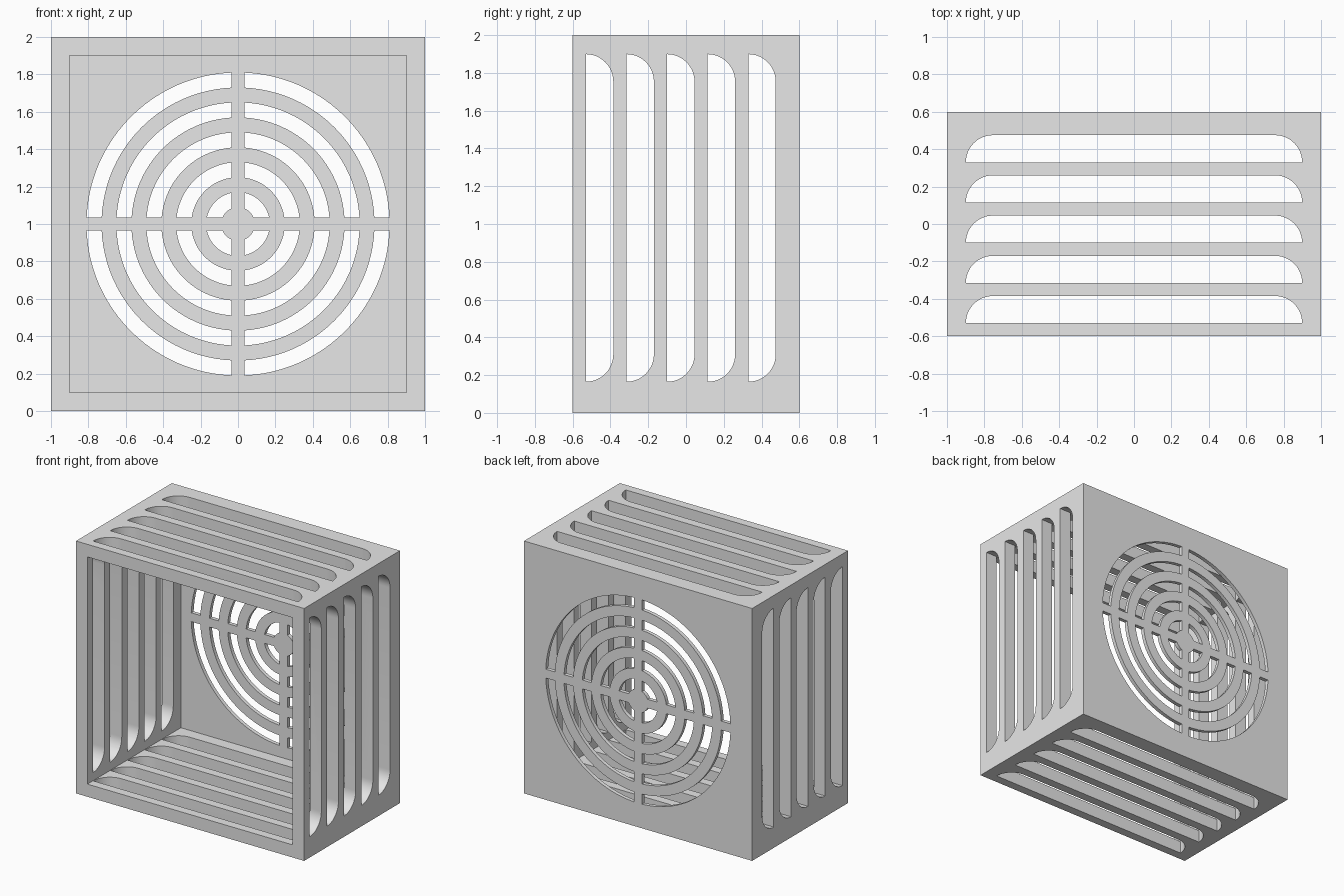
import bpy
import bmesh
from math import pi, sin, cos, asin
from mathutils import Vector

cube = bpy.data.objects.get("Cube")
if cube:
    bpy.data.objects.remove(cube, do_unlink=True)

WALL, BACK = 0.1, 0.03
DEPTH = 1.2
SLOT_W, PITCH, SLOT_Y = 0.145, 0.215, -0.53
BAR = 0.035

grey = bpy.data.materials.new("light_grey")
grey.use_nodes = True
grey.diffuse_color = (0.8, 0.8, 0.8, 1)
grey.node_tree.nodes["Principled BSDF"].inputs["Base Color"].default_value = (0.8, 0.8, 0.8, 1)


def finish(bm, name):
    bmesh.ops.recalc_face_normals(bm, faces=bm.faces)
    mesh = bpy.data.meshes.new(name)
    bm.to_mesh(mesh)
    bm.free()
    obj = bpy.data.objects.new(name, mesh)
    bpy.context.collection.objects.link(obj)
    return obj


def prism(bm, outline, direction):
    """Extrude a closed outline of 3D points along a direction."""
    face = bm.faces.new([bm.verts.new(p) for p in outline])
    new = bmesh.ops.extrude_face_region(bm, geom=[face])["geom"]
    moved = [v for v in new if isinstance(v, bmesh.types.BMVert)]
    bmesh.ops.translate(bm, verts=moved, vec=direction)


def block(name, x, y0, y1, z0, z1):
    bm = bmesh.new()
    prism(bm, [(-x, y0, z0), (x, y0, z0), (x, y0, z1), (-x, y0, z1)], Vector((0, y1 - y0, 0)))
    return finish(bm, name)


def slot_outline(y, lo, hi, steps=12):
    """Slot with a straight front edge and rounded back corners, as (y, along)."""
    r = SLOT_W
    turn = [i * pi / 2 / steps for i in range(steps + 1)]
    low = [(y + r * sin(a), lo + r - r * cos(a)) for a in turn]
    high = [(y + r * sin(a), hi - r + r * cos(a)) for a in reversed(turn)]
    return low + high


def slots(name, lo, hi, place, direction):
    bm = bmesh.new()
    for i in range(5):
        outline = slot_outline(SLOT_Y + i * PITCH, lo, hi)
        prism(bm, [place(y, s) for y, s in outline], Vector(direction))
    return finish(bm, name)


def grille_arcs(name, steps=24):
    """Quarter ring openings, separated by a straight-sided cross."""
    bm = bmesh.new()
    for ring in range(5):
        inner = 0.09 + 0.16 * ring
        for quarter in range(4):
            pts = []
            for r, flip in ((inner, False), (inner + 0.08, True)):
                a0 = asin(BAR / r)
                arc = [a0 + (pi / 2 - 2 * a0) * i / steps for i in range(steps + 1)]
                for a in (reversed(arc) if flip else arc):
                    t = a + quarter * pi / 2
                    pts.append((r * cos(t), DEPTH / 2 - 0.2, 1 + r * sin(t)))
            prism(bm, pts, Vector((0, 0.4, 0)))
    return finish(bm, name)


# Open-fronted housing and its cutters
housing = block("vented_housing", 1, -DEPTH / 2, DEPTH / 2, 0, 2)
cutters = [
    block("cavity_cutter", 1 - WALL, -1, DEPTH / 2 - BACK, WALL, 2 - WALL),
    slots("side_slot_cutter", 0.165, 1.899, lambda y, s: (-1.5, y, s), (3, 0, 0)),
    slots("top_slot_cutter", -0.899, 0.899, lambda y, s: (s, y, -0.5), (0, 0, 3)),
    grille_arcs("grille_cutter"),
]

bpy.ops.object.select_all(action="DESELECT")
bpy.context.view_layer.objects.active = housing
housing.select_set(True)
for cutter in cutters:
    mod = housing.modifiers.new(cutter.name, "BOOLEAN")
    mod.operation = "DIFFERENCE"
    mod.solver = "EXACT"
    mod.object = cutter
    bpy.ops.object.modifier_apply(modifier=mod.name)
    bpy.data.objects.remove(cutter, do_unlink=True)

# Surface finish
housing.data.materials.clear()
housing.data.materials.append(grey)
for poly in housing.data.polygons:
    poly.material_index = 0
bpy.ops.object.shade_smooth_by_angle(angle=pi / 6)
